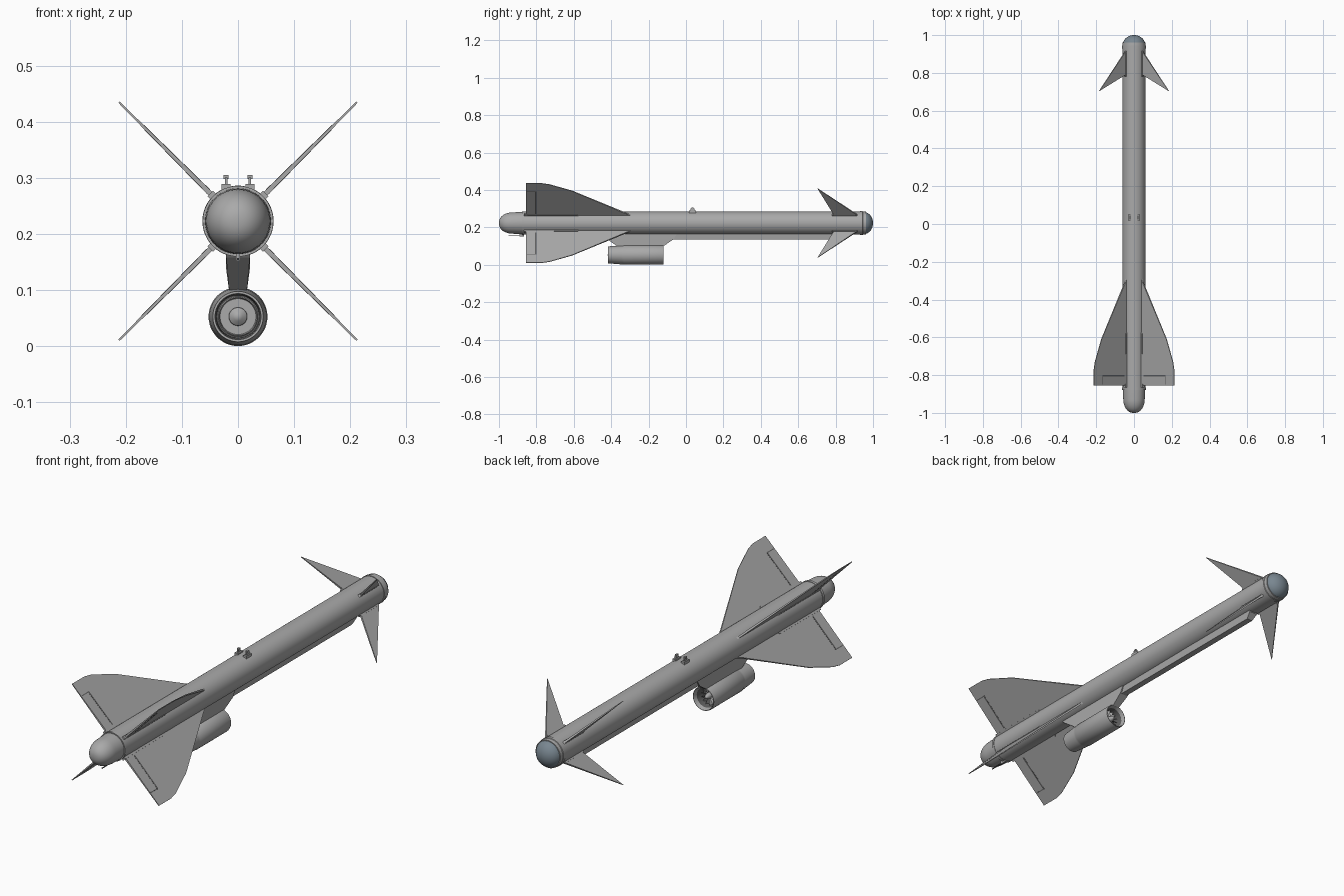
import bpy, bmesh, math
from math import sin, cos, pi
from mathutils import Matrix, Vector

cube = bpy.data.objects.get("Cube")
if cube:
    bpy.data.objects.remove(cube, do_unlink=True)


def material(name, r, g, b):
    m = bpy.data.materials.new(name)
    m.use_nodes = True
    m.diffuse_color = (r, g, b, 1)
    m.node_tree.nodes["Principled BSDF"].inputs["Base Color"].default_value = (r, g, b, 1)
    return m


GREY = material("light grey paint", 0.40, 0.40, 0.40)
DARK = material("dark metal", 0.12, 0.12, 0.12)
GLASS = material("blue grey seeker glass", 0.19, 0.24, 0.28)
AXIS, ENG = 0.223, 0.053      # heights of body and engine centre lines


def finish(name, bm, mat, smooth=True):
    bmesh.ops.remove_doubles(bm, verts=bm.verts, dist=0.00001)
    bmesh.ops.recalc_face_normals(bm, faces=bm.faces)
    me = bpy.data.meshes.new(name)
    bm.to_mesh(me)
    bm.free()
    me.materials.append(mat)
    ob = bpy.data.objects.new(name, me)
    bpy.context.collection.objects.link(ob)
    if smooth:
        bpy.ops.object.select_all(action='DESELECT')
        ob.select_set(True)
        bpy.context.view_layer.objects.active = ob
        bpy.ops.object.shade_smooth_by_angle(angle=math.radians(32))
    return ob


def lathe(name, profile, z, mat, n=48):
    """Turn (radius, y) points about a line along y at height z."""
    bm = bmesh.new()
    rows = [[bm.verts.new((r * cos(2 * pi * i / n), y, z + r * sin(2 * pi * i / n)))
             for i in range(n)] for r, y in profile]
    for a, b in zip(rows, rows[1:]):
        for i in range(n):
            j = (i + 1) % n
            bm.faces.new((a[i], a[j], b[j], b[i]))
    return finish(name, bm, mat)


def prism(bm, outline, half, place):
    """Closed slab from 2D points; half(p) is half thickness, place(p, t) a 3D point."""
    sides = [[bm.verts.new(place(p, s * half(p))) for p in outline] for s in (-1, 1)]
    bm.faces.new(sides[0])
    bm.faces.new(sides[1][::-1])
    for i in range(len(outline)):
        j = (i + 1) % len(outline)
        bm.faces.new((sides[0][i], sides[0][j], sides[1][j], sides[1][i]))


def cross(name, outline, half, mat):
    """Four radial slabs at the diagonals; outline is (distance from axis, y)."""
    for k, label in enumerate(("upper_left", "upper_right", "lower_right", "lower_left")):
        a = pi / 4 + k * pi / 2
        bm = bmesh.new()
        prism(bm, outline, half, lambda p, t: (
            p[0] * cos(a) - t * sin(a), p[1], AXIS + p[0] * sin(a) + t * cos(a)))
        finish(label + "_" + name, bm, mat, False)


def keel(name, outline, half, mat):
    """Slab in the middle plane; outline is (y, z)."""
    bm = bmesh.new()
    prism(bm, outline, half, lambda p, t: (t, p[0], p[1]))
    return finish(name, bm, mat, False)


def dome(r, y0, length, steps=12, power=1.0):
    return [(r * cos(pi / 2 * i / steps) ** power, y0 + length * sin(pi / 2 * i / steps))
            for i in range(steps + 1)]


# Body tube, tail and nose
lathe("body_tube", [(0, -0.872), (0.061, -0.872), (0.061, 0.935), (0, 0.935)], AXIS, GREY)
lathe("tail_collar", [(0.056, -0.878), (0.063, -0.878), (0.063, -0.866), (0.056, -0.866)], AXIS, GREY)
lathe("tail_cone", [(0.059, -0.87), (0.058, -0.91)] + dome(0.057, -0.925, -0.075, power=0.85), AXIS, GREY)
lathe("nose_collar", [(0.055, 0.93), (0.0635, 0.93), (0.0635, 0.944), (0.0615, 0.946),
                      (0.0605, 0.962), (0.055, 0.962)], AXIS, GREY)
lathe("nose_dome", dome(0.059, 0.95, 0.05), AXIS, GLASS)

# Tail fins with root fairings and control surface gaps
cross("tail_fin", [(0.05, -0.855), (0.05, -0.27), (0.068, -0.31), (0.165, -0.46),
                   (0.246, -0.61), (0.292, -0.72), (0.300, -0.76), (0.300, -0.855)][:3]
      + [(0.244, -0.61), (0.292, -0.73), (0.300, -0.77), (0.300, -0.855)],
      lambda p: 0.0052 - 0.012 * p[0], GREY)
cross("tail_fin_root", [(0.055, -0.865), (0.055, -0.57), (0.068, -0.58), (0.070, -0.865)],
      lambda p: 0.007, GREY)
cross("tail_fin_hinge_gap", [(0.075, -0.807), (0.075, -0.80), (0.24, -0.80), (0.24, -0.807)],
      lambda p: 0.0057 - 0.012 * p[0], DARK)
cross("tail_fin_end_gap", [(0.236, -0.85), (0.236, -0.80), (0.24, -0.80), (0.24, -0.85)],
      lambda p: 0.0057 - 0.012 * p[0], DARK)

# Swept nose fins
cross("nose_fin", [(0.05, 0.80), (0.05, 0.925), (0.066, 0.912), (0.262, 0.703), (0.066, 0.79)],
      lambda p: 0.0052 - 0.014 * p[0], GREY)
cross("nose_fin_root", [(0.055, 0.775), (0.055, 0.92), (0.067, 0.905), (0.067, 0.785)],
      lambda p: 0.006, GREY)

# Hanging lugs on top
for x, side in ((0.021, "left"), (-0.021, "right")):
    for part, w, hy, z0, z1 in (("base", 0.008, 0.018, 0.276, 0.289), ("post", 0.0025, 0.010, 0.285, 0.301),
                                ("head", 0.0045, 0.006, 0.298, 0.305)):
        bm = bmesh.new()
        bmesh.ops.create_cube(bm, size=1, matrix=Matrix.Translation((x, 0.035, (z0 + z1) / 2))
                              @ Matrix.Diagonal((2 * w, 2 * hy, z1 - z0, 1)))
        finish(side + "_lug_" + part, bm, GREY, False)

# Belly conduit, engine pylon and tail probe
keel("belly_conduit", [(-0.40, 0.18), (-0.40, 0.135), (0.775, 0.135), (0.80, 0.158), (0.80, 0.18)],
     lambda p: 0.014 if p[1] < 0.14 else 0.020, GREY)
keel("engine_pylon", [(-0.47, 0.18), (-0.45, 0.158), (-0.37, 0.10), (-0.12, 0.10), (-0.065, 0.137), (-0.04, 0.18)],
     lambda p: 0.016 if p[1] < 0.11 else 0.021, GREY)
keel("tail_probe", [(-0.95, 0.154), (-0.95, 0.157), (-0.87, 0.158), (-0.87, 0.154)], lambda p: 0.0018, DARK)
keel("tail_probe_mount", [(-0.89, 0.152), (-0.89, 0.17), (-0.865, 0.17), (-0.865, 0.152)],
     lambda p: 0.004, GREY)

# Turbojet shell: open at both ends
lathe("engine_shell", [(0.041, -0.20), (0.044, -0.135), (0.049, -0.12), (0.051, -0.121), (0.0525, -0.126),
                       (0.0525, -0.333), (0.051, -0.336), (0.051, -0.345), (0.045, -0.418), (0.041, -0.418),
                       (0.039, -0.395)], ENG, GREY)
lathe("intake_wall", [(0.0435, -0.137), (0.040, -0.18), (0, -0.18)], ENG, DARK)
lathe("exhaust_wall", [(0.040, -0.417), (0.038, -0.39), (0, -0.39)], ENG, DARK)
lathe("exhaust_nozzle", [(0.036, -0.38), (0.036, -0.412), (0.034, -0.414), (0.032, -0.405), (0, -0.405)], ENG, GREY)
lathe("exhaust_cone", [(0.017, -0.40), (0.016, -0.409), (0.008, -0.416), (0, -0.42)], ENG, GREY)
lathe("intake_spinner", dome(0.014, -0.175, 0.04, 8), ENG, GREY, 24)

# Compressor blades
bm = bmesh.new()
for k in range(14):
    turn = Matrix.Rotation(2 * pi * k / 14, 4, 'Y')
    pts = [(0.010, -0.172, -0.002), (0.041, -0.172, -0.005), (0.041, -0.157, 0.005), (0.010, -0.157, 0.002)]
    bm.faces.new([bm.verts.new(turn @ Vector(p) + Vector((0, 0, ENG))) for p in pts])
finish("compressor_blades", bm, GREY, False)
